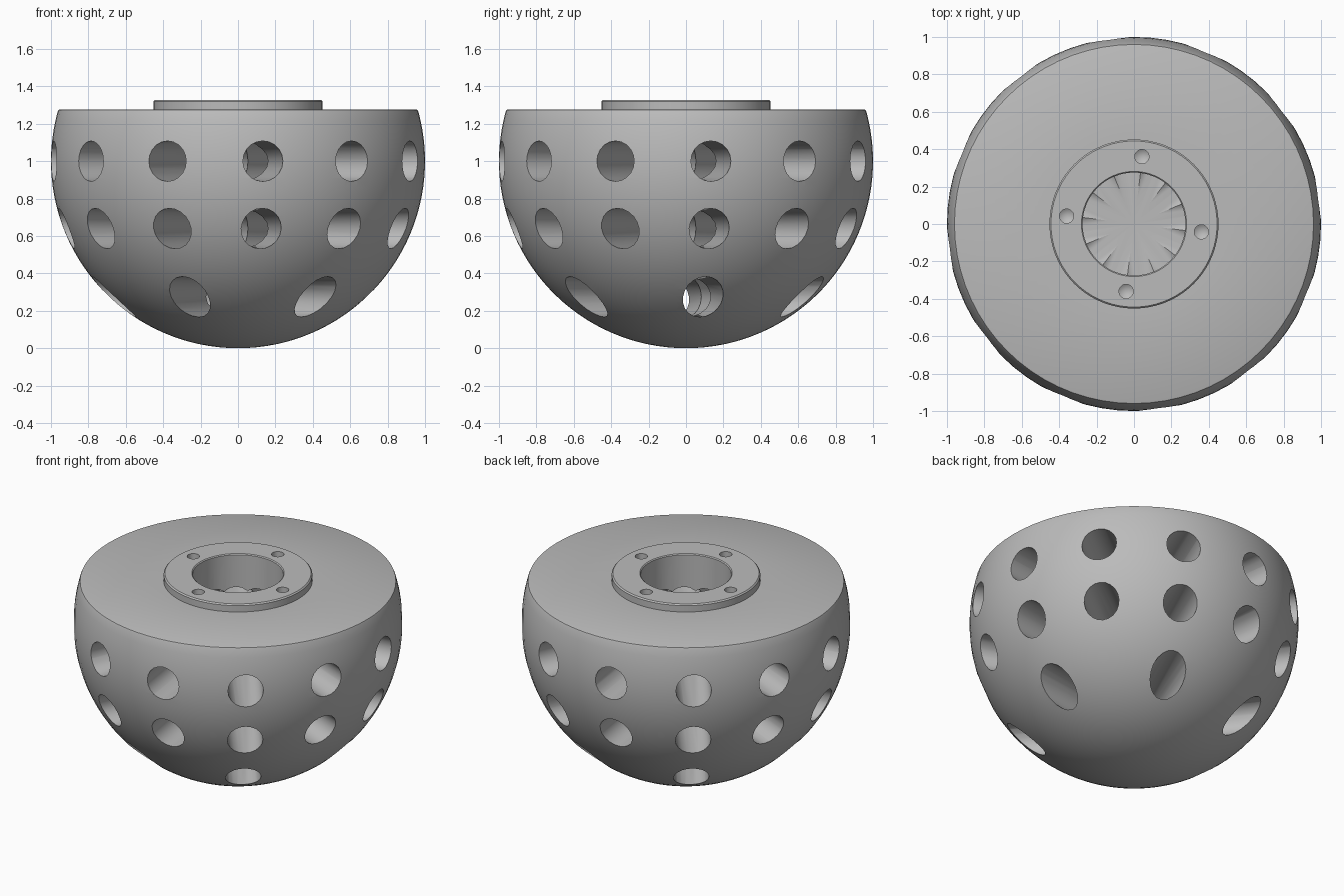
import bpy, bmesh, math
from mathutils import Matrix, Vector

cube = bpy.data.objects.get("Cube")
if cube:
    bpy.data.objects.remove(cube, do_unlink=True)

TOP, COLLAR_TOP = 1.277, 1.328
TWIST = math.radians(7.7)
HOLE_R = 0.108

grey = bpy.data.materials.new("machined grey")
grey.use_nodes = True
colour = (0.5, 0.5, 0.5, 1)
grey.diffuse_color = colour
grey.node_tree.nodes["Principled BSDF"].inputs["Base Color"].default_value = colour


def finish(name, bm):
    bmesh.ops.remove_doubles(bm, verts=bm.verts, dist=1e-5)
    bmesh.ops.recalc_face_normals(bm, faces=bm.faces)
    mesh = bpy.data.meshes.new(name)
    bm.to_mesh(mesh)
    bm.free()
    mesh.materials.append(grey)
    obj = bpy.data.objects.new(name, mesh)
    bpy.context.collection.objects.link(obj)
    return obj


def lathe(name, profile, steps, move=(0, 0, 0)):
    """Revolve (radius, z) points about z; both ends lie on the axis."""
    bm = bmesh.new()
    verts = [bm.verts.new((r, 0, z)) for r, z in profile]
    edges = [bm.edges.new(pair) for pair in zip(verts, verts[1:])]
    bmesh.ops.spin(bm, geom=verts + edges, cent=(0, 0, 0), axis=(0, 0, 1),
                   angle=math.tau, steps=steps, use_duplicate=False)
    bmesh.ops.translate(bm, verts=bm.verts, vec=move)
    return finish(name, bm)


def star_of_rods(z, count, start, sides=20):
    """Radial rods mitred against their neighbours, welded into one solid."""
    bm = bmesh.new()
    mitre = math.tan(math.pi / count)
    for k in range(count):
        turn = Matrix.Rotation(start + k * math.tau / count, 3, 'Z')
        inner, outer = [], []
        for i in range(sides):
            a = math.tau * i / sides
            side, up = HOLE_R * math.sin(a), z + HOLE_R * math.cos(a)
            inner.append(bm.verts.new(turn @ Vector((side, -abs(side) / mitre, up))))
            outer.append(bm.verts.new(turn @ Vector((side, -1.2, up))))
        for i in range(sides):
            bm.faces.new((inner[i - 1], inner[i], outer[i], outer[i - 1]))
        bm.faces.new(outer)
    return finish("hole_row_cutter", bm)


def cut(target, cutter):
    mod = target.modifiers.new("cut", 'BOOLEAN')
    mod.operation, mod.solver, mod.object = 'DIFFERENCE', 'EXACT', cutter
    bpy.context.view_layer.objects.active = target
    bpy.ops.object.modifier_apply(modifier=mod.name)
    bpy.data.objects.remove(cutter, do_unlink=True)


# Truncated ball with a rounded rim and a raised collar
rim = math.asin(TOP - 0.012 - 1)
arc = [-math.pi / 2 + i / 36 * (rim + math.pi / 2) for i in range(37)]
profile = [(math.cos(a) if i else 0, 1 + math.sin(a)) for i, a in enumerate(arc)]
profile += [(0.96, TOP - 0.003), (0.953, TOP), (0.452, TOP),
            (0.452, COLLAR_TOP - 0.008), (0.444, COLLAR_TOP), (0, COLLAR_TOP)]
body = lathe("drilled_ball_body", profile, 72)

# Three rows of radial holes meeting at the axis
for z, count, shift in ((1.0, 12, 0), (0.64, 12, 0), (0.275, 6, math.radians(30))):
    cut(body, star_of_rods(z, count, TWIST + shift))

# Central bore with a fine chamfer
cut(body, lathe("bore_cutter", [(0, 1.01), (0.275, 1.01), (0.275, COLLAR_TOP - 0.006),
                                (0.285, COLLAR_TOP + 0.004), (0.285, 1.4), (0, 1.4)], 64))

# Four drilled screw holes with conical bottoms
for i in range(4):
    a = i * math.pi / 2 - TWIST + math.radians(1)
    cut(body, lathe("screw_cutter", [(0, 1.19), (0.038, 1.215), (0.038, 1.4), (0, 1.4)], 20,
                    (0.363 * math.cos(a), 0.363 * math.sin(a), 0)))

# Smooth curved surfaces, crisp machined edges
bpy.ops.object.select_all(action='DESELECT')
body.select_set(True)
bpy.context.view_layer.objects.active = body
bpy.ops.object.shade_smooth_by_angle(angle=math.radians(30))
